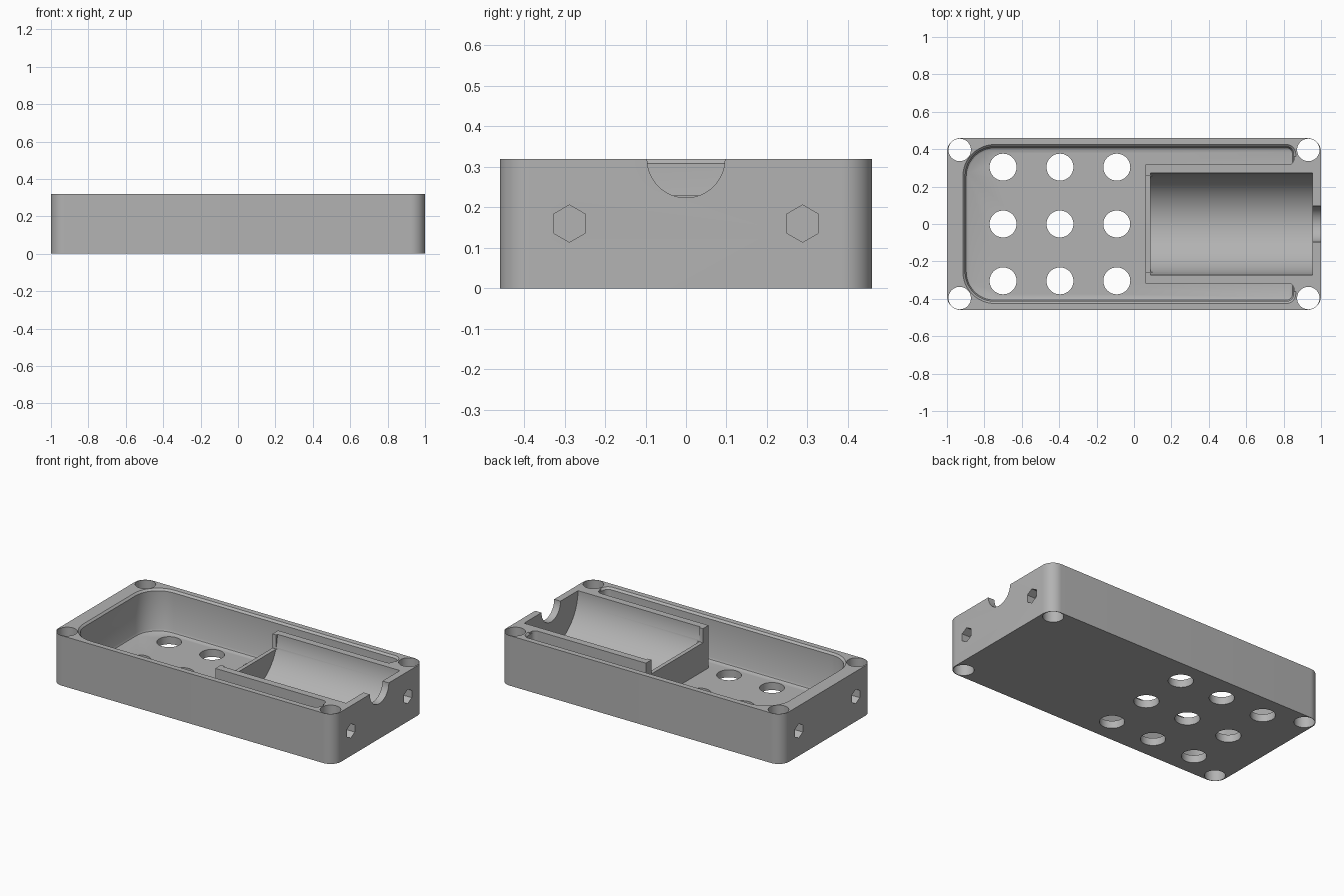
import bpy, bmesh, math
from mathutils import Vector

if "Cube" in bpy.data.objects:
    bpy.data.objects.remove(bpy.data.objects["Cube"], do_unlink=True)

HX, HY, H, FLOOR = 1.0, 0.46, 0.32, 0.048
TAU = 2 * math.pi

grey = bpy.data.materials.new("plain grey")
grey.use_nodes = True
grey.diffuse_color = (0.45, 0.45, 0.45, 1)
grey.node_tree.nodes["Principled BSDF"].inputs["Base Color"].default_value = (0.45, 0.45, 0.45, 1)


def rounded(corners, steps=12):
    """Outline from (x, y, radius) corners, each rounded by a tangent arc."""
    out = []
    for i, (x, y, r) in enumerate(corners):
        p = Vector((x, y))
        if r <= 0:
            out.append(p)
            continue
        a = (Vector(corners[i - 1][:2]) - p).normalized()
        b = (Vector(corners[(i + 1) % len(corners)][:2]) - p).normalized()
        c = p + (a + b) * r
        for k in range(steps + 1):
            t = k / steps * math.pi / 2
            out.append(c - b * r * math.cos(t) - a * r * math.sin(t))
    return out


def circle(x, y, r, n=64, phase=0.0):
    return [Vector((x + r * math.cos(phase + TAU * i / n),
                    y + r * math.sin(phase + TAU * i / n))) for i in range(n)]


def loft(name, layers, axis="z"):
    """Solid through (height, outline) layers, stacked along z or x."""
    bm = bmesh.new()
    rings = []
    for h, pts in layers:
        rings.append([bm.verts.new((p.x, p.y, h) if axis == "z" else (h, p.x, p.y))
                      for p in pts])
    bm.faces.new(rings[0])
    bm.faces.new(rings[-1])
    for lo, hi in zip(rings, rings[1:]):
        for i in range(len(lo)):
            j = (i + 1) % len(lo)
            bm.faces.new((lo[i], lo[j], hi[j], hi[i]))
    bmesh.ops.recalc_face_normals(bm, faces=bm.faces)
    mesh = bpy.data.meshes.new(name)
    bm.to_mesh(mesh)
    bm.free()
    mesh.materials.append(grey)
    ob = bpy.data.objects.new(name, mesh)
    bpy.context.collection.objects.link(ob)
    return ob


def cut(target, cutter):
    """Subtract the cutter and remove it."""
    bpy.context.view_layer.objects.active = target
    mod = target.modifiers.new("cut", "BOOLEAN")
    mod.operation, mod.solver, mod.object = "DIFFERENCE", "EXACT", cutter
    bpy.ops.object.modifier_apply(modifier=mod.name)
    bpy.data.objects.remove(cutter, do_unlink=True)


def prism(name, pts, lo, hi, axis="z"):
    return loft(name, [(lo, pts), (hi, pts)], axis)


def box(x0, x1, y0, y1):
    return [Vector(p) for p in ((x0, y0), (x1, y0), (x1, y1), (x0, y1))]


# Outer case with rounded upright edges
R = 0.075
case = prism("case", rounded([(-HX, -HY, R), (HX, -HY, R), (HX, HY, R), (-HX, HY, R)]), 0, H)


# Tray cavity: softened at the floor, chamfered at the rim
def tray(inset):
    x0, x1, y = -0.915 + inset, 0.865 - inset, 0.425 - inset
    big, small = 0.17 - inset, 0.05 - inset
    return rounded([(x0, -y, big), (x1, -y, small), (x1, y, small), (x0, y, big)])


cavity = loft("cavity", [(FLOOR, tray(0.03)), (FLOOR + 0.006, tray(0.018)),
                         (FLOOR + 0.018, tray(0.012)), (H - 0.012, tray(0.012)),
                         (H, tray(0)), (H + 0.05, tray(0))])

# The cradle block stays standing inside the cavity
cradle = prism("cradle", rounded([
    (0.062, -0.317, 0), (0.855, -0.317, 0.03), (0.855, -0.36, 0), (0.95, -0.36, 0),
    (0.95, 0.36, 0), (0.855, 0.36, 0), (0.855, 0.317, 0.03), (0.062, 0.317, 0)]), -0.1, 0.5)
cut(cavity, cradle)
cut(case, cavity)

# Half-round trough, lowered lip at its inner end, notch in the end wall
cut(case, prism("trough", circle(0, H, 0.272, 128), 0.088, 0.955, "x"))
cut(case, prism("lip_gap", box(0.03, 0.1, -0.26, 0.26), 0.23, H + 0.1))
cut(case, prism("notch", circle(0, H, 0.096), 0.9, 1.1, "x"))

# Corner screw holes
for sx in (-1, 1):
    for sy in (-1, 1):
        cut(case, prism("screw_hole", circle(sx * 0.932, sy * 0.396, 0.06, 48), -0.1, 0.5))

# Floor vent holes, three by three
for i in range(3):
    for j in (-1, 0, 1):
        cut(case, prism("vent_hole", circle(-0.7 + 0.304 * i, 0.304 * j, 0.072, 48), -0.1, 0.1))

# Blind hexagonal pockets in both ends
for sx in (-1, 1):
    for sy in (-1, 1):
        lo, hi = sorted((sx * 0.945, sx * 1.1))
        cut(case, prism("hex_pocket", circle(sy * 0.288, 0.16, 0.046, 6, math.pi / 6), lo, hi, "x"))

# Smooth curved walls, keep crisp edges
for ob in bpy.context.selected_objects:
    ob.select_set(False)
case.select_set(True)
bpy.context.view_layer.objects.active = case
bpy.ops.object.shade_smooth_by_angle(angle=math.radians(30))
